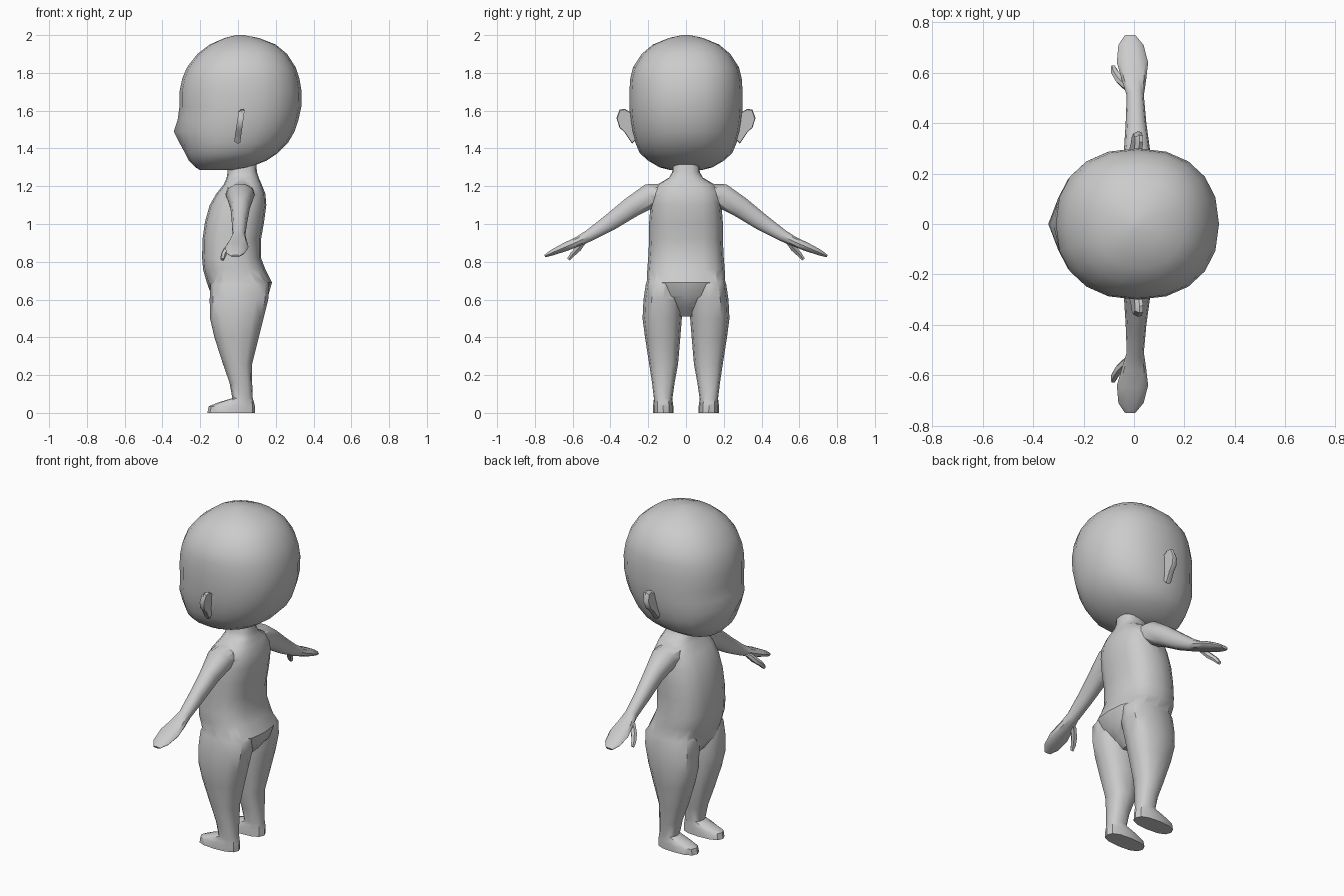
import bpy, bmesh
from math import sin, cos, pi, copysign
from mathutils import Vector


def loft(name, rings):
    """Skin a stack of equal-length rings and cap both ends."""
    bm = bmesh.new()
    rows = [[bm.verts.new(p) for p in r] for r in rings]
    n = len(rows[0])
    for a, b in zip(rows, rows[1:]):
        for i in range(n):
            j = (i + 1) % n
            bm.faces.new((a[i], a[j], b[j], b[i]))
    bm.faces.new(rows[0])
    bm.faces.new(rows[-1])
    bmesh.ops.recalc_face_normals(bm, faces=bm.faces)
    me = bpy.data.meshes.new(name)
    bm.to_mesh(me)
    bm.free()
    ob = bpy.data.objects.new(name, me)
    bpy.context.collection.objects.link(ob)
    return ob


def oval(n, e):
    """Unit superellipse points."""
    out = []
    for i in range(n):
        c, s = cos(2 * pi * i / n), sin(2 * pi * i / n)
        out.append((copysign(abs(c) ** (2 / e), c), copysign(abs(s) ** (2 / e), s)))
    return out


def level(z, x0, x1, y0, y1, n=16, e=2.3):
    """Horizontal ring filling the given x and y ranges."""
    return [((x0 + x1) / 2 + u * (x1 - x0) / 2, (y0 + y1) / 2 + v * (y1 - y0) / 2, z)
            for u, v in oval(n, e)]


def limb(name, stations, side, n=10):
    """Tube through stations (x, y, z, half width, half thickness), mirrored by side."""
    pts = [Vector(s[:3]) for s in stations]
    rings = []
    for i, s in enumerate(stations):
        d = pts[min(i + 1, len(pts) - 1)] - pts[max(i - 1, 0)]
        up = Vector((1, 0, 0)).cross(Vector((0, d.y, d.z))).normalized()
        ring = [pts[i] + Vector((u * s[3], 0, 0)) + up * v * s[4] for u, v in oval(n, 2.2)]
        rings.append([(p.x, p.y * side, p.z) for p in ring])
    return loft(name, rings)


def smooth(ob, angle=40):
    bpy.ops.object.select_all(action='DESELECT')
    bpy.context.view_layer.objects.active = ob
    ob.select_set(True)
    bpy.ops.object.shade_smooth_by_angle(angle=angle * pi / 180)


# Head: z, front x, back x, half width
head_levels = [
    (1.285, -0.20, -0.01, 0.08), (1.30, -0.225, 0.06, 0.14), (1.335, -0.26, 0.15, 0.20),
    (1.375, -0.28, 0.21, 0.245), (1.43, -0.30, 0.265, 0.268), (1.49, -0.315, 0.30, 0.285),
    (1.55, -0.31, 0.32, 0.294), (1.62, -0.31, 0.335, 0.30), (1.70, -0.31, 0.337, 0.30),
    (1.77, -0.295, 0.325, 0.295), (1.83, -0.27, 0.305, 0.28), (1.90, -0.215, 0.26, 0.235),
    (1.95, -0.15, 0.20, 0.175), (1.985, -0.07, 0.11, 0.09), (2.0, -0.01, 0.03, 0.02)]
rings = [level(z, a, b, -w, w, 20, 2.25) for z, a, b, w in head_levels]
for row, push in ((4, 0.01), (5, 0.025), (6, 0.01)):     # small nose
    x, y, z = rings[row][10]
    rings[row][10] = (x - push, y, z)
smooth(loft("head", rings), 50)

# Ears: thin leaning outlines, narrower at the back
ear_outline = [(0.27, 1.60), (0.30, 1.595), (0.325, 1.61), (0.352, 1.605), (0.368, 1.56),
               (0.352, 1.51), (0.325, 1.485), (0.285, 1.425), (0.26, 1.45)]
for side, tag in ((1, "left"), (-1, "right")):
    layers = []
    for dx, k in ((-0.018, 0.86), (0.0, 1.0), (0.014, 0.95)):
        layers.append([(0.01 + dx + (z - 1.52) * 0.13,
                        side * (0.30 + (y - 0.30) * k), 1.52 + (z - 1.52) * k)
                       for y, z in ear_outline])
    smooth(loft("ear_" + tag, layers), 40)

# Torso with neck, belly and seat: z, front x, back x, half width
torso_levels = [
    (0.51, -0.04, 0.06, 0.05), (0.56, -0.10, 0.11, 0.09), (0.62, -0.14, 0.16, 0.16),
    (0.69, -0.165, 0.18, 0.207), (0.76, -0.185, 0.145, 0.205), (0.82, -0.19, 0.122, 0.20),
    (0.92, -0.188, 0.122, 0.195), (1.01, -0.175, 0.138, 0.195), (1.10, -0.15, 0.15, 0.188),
    (1.16, -0.115, 0.145, 0.18), (1.21, -0.075, 0.125, 0.15), (1.245, -0.06, 0.11, 0.09),
    (1.275, -0.055, 0.10, 0.073), (1.36, -0.06, 0.095, 0.07)]
body = loft("body", [level(z, a, b, -w, w, 16, 2.6) for z, a, b, w in torso_levels])

# Legs with feet: z, front x, back x, inner y, outer y
leg_levels = [
    (0.0, -0.162, 0.09, 0.065, 0.175), (0.035, -0.155, 0.09, 0.067, 0.175),
    (0.055, -0.105, 0.085, 0.07, 0.172), (0.078, -0.03, 0.078, 0.072, 0.17),
    (0.16, -0.045, 0.075, 0.06, 0.18), (0.26, -0.08, 0.075, 0.042, 0.195),
    (0.40, -0.125, 0.11, 0.03, 0.217), (0.50, -0.148, 0.135, 0.022, 0.23),
    (0.60, -0.15, 0.16, 0.02, 0.225), (0.68, -0.145, 0.165, 0.02, 0.213),
    (0.74, -0.12, 0.12, 0.03, 0.195)]
# Arms ending in mitten hands, and thumbs
arm_path = [(0.01, 0.10, 1.165, 0.08, 0.05), (0.012, 0.19, 1.15, 0.075, 0.068),
            (0.012, 0.29, 1.088, 0.052, 0.058), (0.008, 0.40, 1.01, 0.041, 0.047),
            (0.005, 0.51, 0.94, 0.034, 0.033), (0.0, 0.57, 0.908, 0.048, 0.027),
            (-0.006, 0.64, 0.878, 0.062, 0.024), (-0.012, 0.71, 0.848, 0.05, 0.016),
            (-0.015, 0.747, 0.83, 0.022, 0.007)]
thumb_path = [(-0.025, 0.54, 0.91, 0.018, 0.016), (-0.055, 0.57, 0.87, 0.02, 0.018),
              (-0.075, 0.60, 0.84, 0.016, 0.015), (-0.082, 0.622, 0.812, 0.01, 0.010)]
parts = []
for side, tag in ((1, "left"), (-1, "right")):
    parts.append(loft("leg_" + tag, [[(x, y * side, z) for x, y, z in level(*s, 12, 2.5)]
                                     for s in leg_levels]))
    parts.append(limb("arm_" + tag, arm_path, side))
    parts.append(limb("thumb_" + tag, thumb_path, side, 6))

# Merge limbs into one skin
for p in parts:
    mod = body.modifiers.new("join", 'BOOLEAN')
    mod.operation = 'UNION'
    mod.solver = 'EXACT'
    mod.object = p
    bpy.context.view_layer.objects.active = body
    bpy.ops.object.modifier_apply(modifier=mod.name)
    bpy.data.objects.remove(p)
smooth(body, 40)
